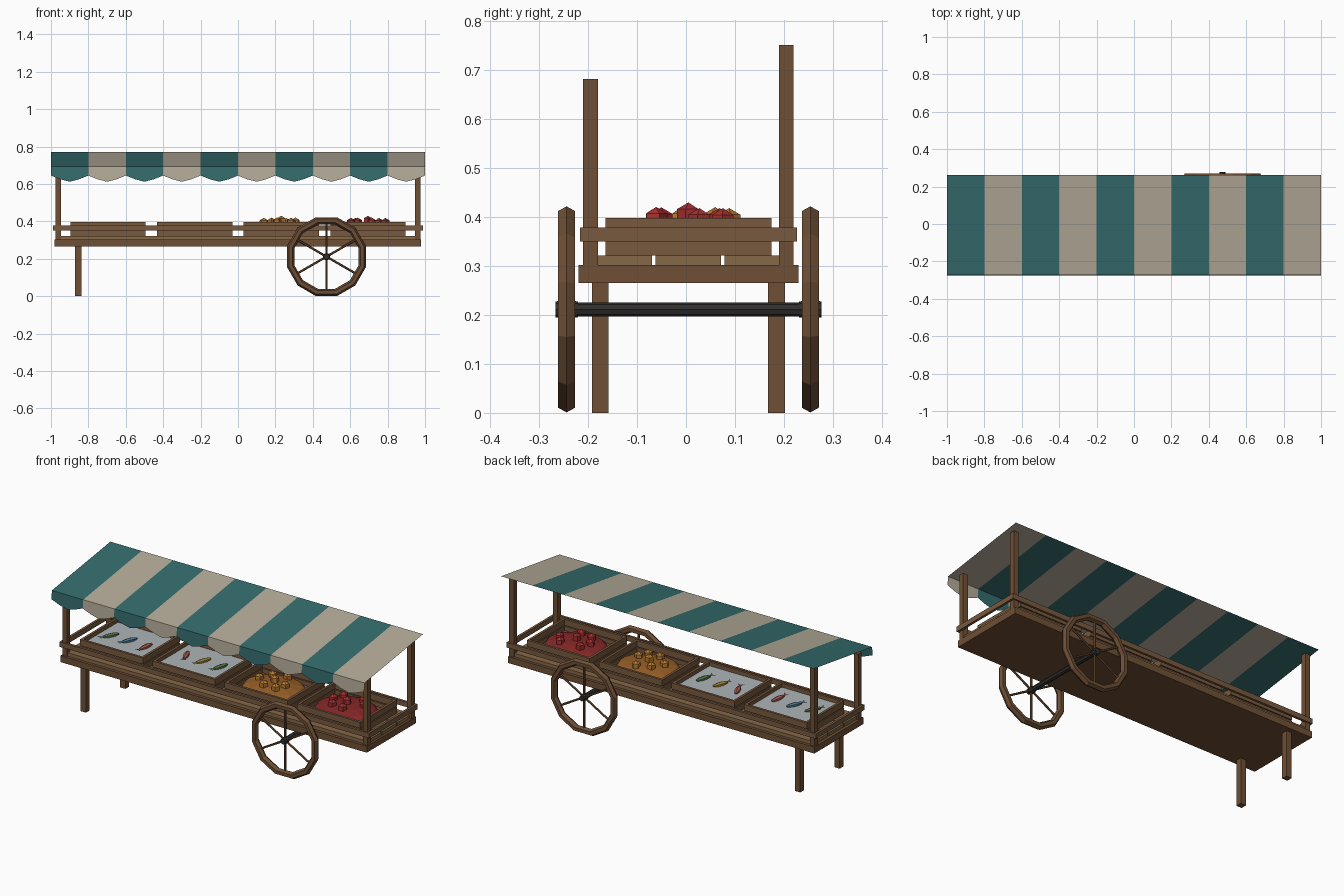
import bpy, bmesh, math, random
from mathutils import Matrix, Vector

if "Cube" in bpy.data.objects:
    bpy.data.objects.remove(bpy.data.objects["Cube"])

random.seed(4)
CY = 0.005          # centre line of the cart in y
mats = {}
COL = dict(wood=(.16, .08, .035), plank=(.24, .14, .065), crate=(.19, .10, .05),
           rim=(.15, .075, .035), metal=(.03, .028, .027), teal=(.035, .15, .155),
           cream=(.46, .41, .32), ice=(.42, .46, .48), orange=(.5, .2, .03),
           orange_dark=(.3, .11, .02), red=(.4, .03, .03), red_dark=(.24, .02, .02),
           green=(.1, .2, .08), blue=(.08, .2, .3), rose=(.4, .1, .07), yellow=(.38, .26, .04))


def finish(bm, name, col):
    me = bpy.data.meshes.new(name)
    bm.to_mesh(me)
    bm.free()
    ob = bpy.data.objects.new(name, me)
    bpy.context.collection.objects.link(ob)
    paint(ob, col)
    return ob


def paint(ob, col):
    if col not in mats:
        mats[col] = bpy.data.materials.new(col)
        mats[col].diffuse_color = (*COL[col], 1)
    ob.data.materials.append(mats[col])


def add_box(bm, x0, x1, y0, y1, z0, z1):
    m = Matrix.Translation(((x0 + x1) / 2, (y0 + y1) / 2, (z0 + z1) / 2)) \
        @ Matrix.Diagonal((x1 - x0, y1 - y0, z1 - z0, 1))
    bmesh.ops.create_cube(bm, size=1, matrix=m)


def box(name, col, *b):
    bm = bmesh.new()
    add_box(bm, *b)
    return finish(bm, name, col)


def rod(bm, a, b, r, n, r2=None):
    a, b = Vector(a), Vector(b)
    q = (b - a).to_track_quat('Z', 'Y').to_matrix().to_4x4()
    bmesh.ops.create_cone(bm, cap_ends=True, segments=n, radius1=r, radius2=r if r2 is None else r2,
                          depth=(b - a).length, matrix=Matrix.Translation((a + b) / 2) @ q)


# Deck, lengthwise planks, legs
box("deck_frame", "wood", -.982, .978, CY - .225, CY + .225, .265, .302)
for k in (-1, 0, 1):
    c = CY + k * .141
    box("deck_plank", "plank", -.965, .965, c - .067, c + .067, .302, .322)
for s in (-1, 1):
    y = CY + s * .18
    box("leg", "wood", -.872, -.838, y - .017, y + .017, 0, .265)

# Canopy posts, the rear pair taller
for sx in (-1, 1):
    for sy, top in ((-1, .682), (1, .752)):
        x, y = sx * .962, CY + sy * .2
        box("canopy_post", "wood", x - .015, x + .015, y - .015, y + .015, .30, top)

# Rails round the deck
for s in (-1, 1):
    y = CY + s * .215
    box("long_rail", "crate", -.99, .99, y - .007, y + .007, .35, .379)
    x = s * .983
    box("end_rail", "crate", x - .007, x + .007, CY - .222, CY + .222, .35, .379)

# Striped canopy sheet with scalloped valance
for i in range(10):
    x = -1 + .2 * i
    bm = bmesh.new()
    a, b, c, d = [bm.verts.new(p) for p in ((x, -.272, .694), (x + .2, -.272, .694),
                                            (x + .2, .262, .772), (x, .262, .772))]
    bm.faces.new((a, b, c, d))
    hem = [bm.verts.new((x + u, -.276, z)) for u, z in
           ((0, .645), (.05, .625), (.1, .612), (.15, .625), (.2, .645))]
    bm.faces.new((a, *hem, b))
    finish(bm, "canopy_stripe", "cream" if i % 2 else "teal")

# Wheels: hexagonal-section rim, six spokes, hub
WX, WZ = .473, .2115
for s in (-1, 1):
    y = CY + s * .249
    bpy.ops.mesh.primitive_torus_add(major_segments=12, minor_segments=6, major_radius=.198,
                                     minor_radius=.02, location=(WX, y, WZ),
                                     rotation=(math.pi / 2, math.radians(15), 0))
    ob = bpy.context.object
    ob.name = "wheel_rim"
    paint(ob, "rim")
    bm = bmesh.new()
    for k in range(6):
        a = math.pi / 2 + k * math.pi / 3
        rod(bm, (WX, y, WZ), (WX + .185 * math.cos(a), y, WZ + .185 * math.sin(a)), .006, 6)
    finish(bm, "wheel_spokes", "rim")
    bm = bmesh.new()
    rod(bm, (WX, y, WZ), (WX, y + .023, WZ), .02, 8, .016)
    rod(bm, (WX, y, WZ), (WX, y - .023, WZ), .02, 8, .016)
    finish(bm, "wheel_hub", "metal")
bm = bmesh.new()
rod(bm, (WX, CY - .25, WZ), (WX, CY + .25, WZ), .0145, 8)
finish(bm, "axle", "metal")


def crate(cx):
    bm = bmesh.new()
    w, d, t = .201, .17, .014
    add_box(bm, cx - w, cx + w, CY - d, CY + d, .322, .332)
    for s in (-1, 1):
        y, x = CY + s * (d - t / 2), cx + s * (w - t / 2)
        for z0, z1 in ((.322, .357), (.362, .398)):
            add_box(bm, cx - w, cx + w, y - t / 2, y + t / 2, z0, z1)
            add_box(bm, x - t / 2, x + t / 2, CY - d + t, CY + d - t, z0, z1)
    finish(bm, "crate", "crate")


def fish(cx, cy, yaw, col):
    bm = bmesh.new()
    bmesh.ops.create_uvsphere(bm, u_segments=6, v_segments=5, radius=1,
                              matrix=Matrix.Diagonal((.016, .012, .05, 1)))
    t = [bm.verts.new(p) for p in ((0, 0, -.042), (.018, .003, -.07), (0, 0, -.063), (-.018, .003, -.07))]
    bm.faces.new(t)
    m = Matrix.Translation((cx, cy, .384)) @ Matrix.Rotation(yaw, 4, 'Z') \
        @ Matrix.Rotation(math.pi / 2, 4, 'Y') @ Matrix.Rotation(math.pi / 2, 4, 'Z')
    bm.transform(m)
    finish(bm, "fish", col)


def fruit_crate(cx, col, dark):
    # Low mound with loose fruit on top
    bm = bmesh.new()
    bmesh.ops.create_uvsphere(bm, u_segments=12, v_segments=6, radius=1,
                              matrix=Matrix.Translation((cx, CY, .355)) @ Matrix.Diagonal((.18, .145, .036, 1)))
    finish(bm, "fruit_mound", dark)
    for k in range(7):
        a = k * math.pi / 3 + random.uniform(-.3, .3)
        r = 0 if k == 6 else random.uniform(.75, 1)
        bm = bmesh.new()
        bmesh.ops.create_uvsphere(bm, u_segments=5, v_segments=3, radius=.027)
        bm.transform(Matrix.Translation((cx + .1 * r * math.cos(a), CY + .09 * r * math.sin(a), .403 - .012 * r))
                     @ Matrix.Rotation(random.uniform(0, 6), 4, 'Z'))
        finish(bm, "fruit", col)


# Four crates: two of fish on ice, two of fruit
centres = [(i - 1.5) * .463 for i in range(4)]
for cx in centres:
    crate(cx)
for cx, cols in zip(centres, (("green", "blue", "rose"), ("rose", "yellow", "green"))):
    box("ice", "ice", cx - .187, cx + .187, CY - .156, CY + .156, .332, .376)
    for k, col in enumerate(cols):
        fish(cx + (k - 1) * .115, CY + random.uniform(-.02, .02),
             math.pi / 2 + random.uniform(-.6, .6), col)
fruit_crate(centres[2], "orange", "orange_dark")
fruit_crate(centres[3], "red", "red_dark")

for m in bpy.data.materials:
    if m.users and not m.is_grease_pencil:
        m.use_nodes = True
        m.node_tree.nodes["Principled BSDF"].inputs["Base Color"].default_value = m.diffuse_color
